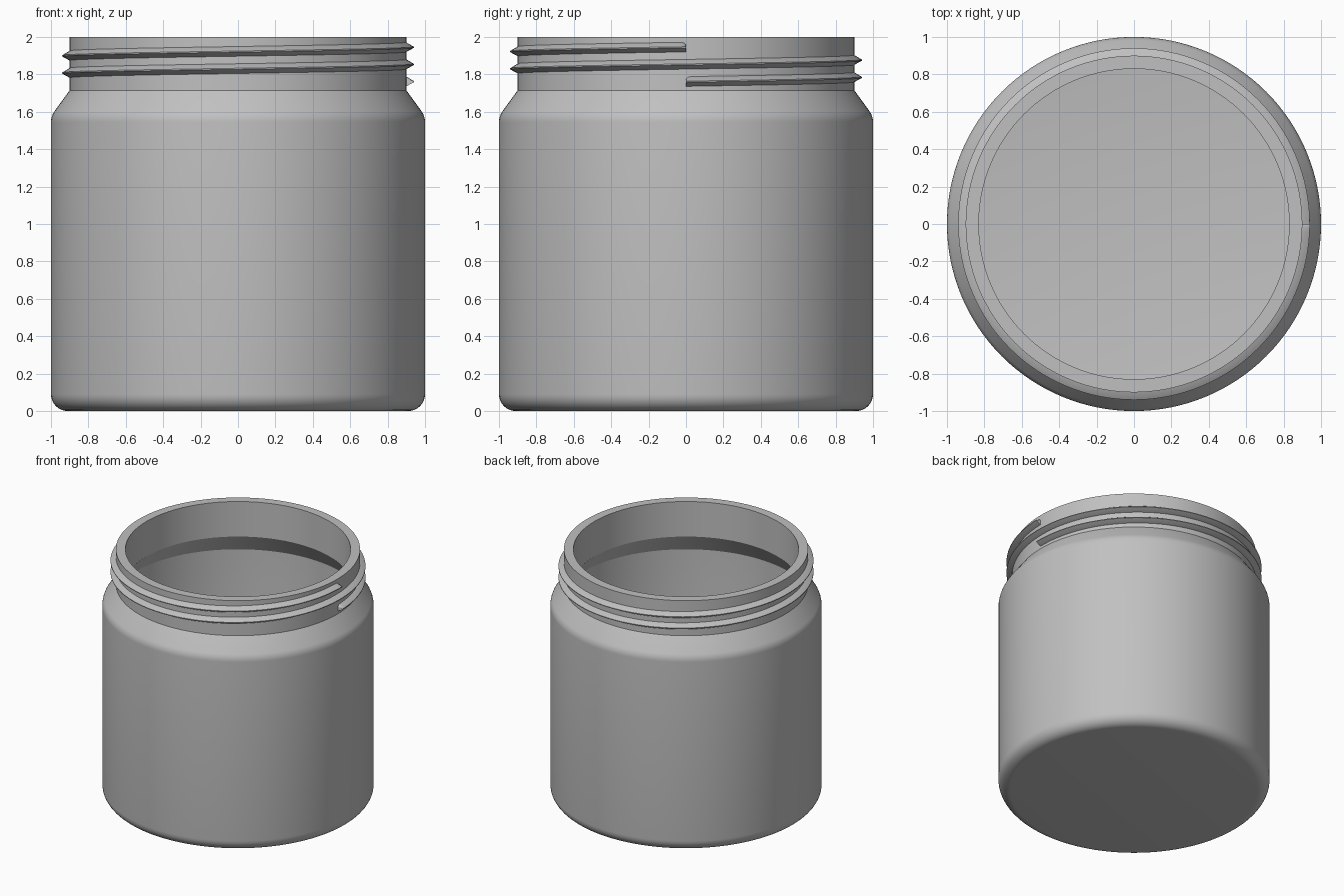
import bpy, bmesh
from math import sin, cos, pi, radians, sqrt

if "Cube" in bpy.data.objects:
    bpy.data.objects.remove(bpy.data.objects["Cube"])

SEGMENTS = 128

grey = bpy.data.materials.new("plain grey")
grey.use_nodes = True
colour = (0.53, 0.53, 0.53, 1)
grey.diffuse_color = colour
grey.node_tree.nodes["Principled BSDF"].inputs["Base Color"].default_value = colour


def arc(cr, cz, radius, start, end, steps):
    """Points of a fillet in the (radius, height) plane, angles in degrees."""
    angles = [radians(start + (end - start) * i / steps) for i in range(steps + 1)]
    return [(cr + radius * cos(a), cz + radius * sin(a)) for a in angles]


def finish(bm, name):
    bmesh.ops.recalc_face_normals(bm, faces=bm.faces)
    mesh = bpy.data.meshes.new(name)
    bm.to_mesh(mesh)
    bm.free()
    obj = bpy.data.objects.new(name, mesh)
    bpy.context.collection.objects.link(obj)
    mesh.materials.append(grey)
    bpy.ops.object.select_all(action="DESELECT")
    obj.select_set(True)
    bpy.context.view_layer.objects.active = obj
    bpy.ops.object.shade_smooth_by_angle(angle=radians(25))
    return obj


# Jar body: closed wall profile revolved around the vertical axis
profile = arc(0.91, 0.09, 0.09, -90, 0, 8)            # rounded base
profile += arc(0.9, 1.545, 0.1, 0, 34, 5)             # rounded shoulder
profile += [(0.9, 1.715), (0.9, 2), (0.83, 2), (0.83, 1.715), (0.93, 1.565)]
profile += arc(0.91, 0.09, 0.02, 0, -90, 4)           # inner floor corner

bm = bmesh.new()
rings = []
for r, z in profile:
    rings.append([bm.verts.new((r * cos(2 * pi * i / SEGMENTS),
                                r * sin(2 * pi * i / SEGMENTS), z))
                  for i in range(SEGMENTS)])
for low, high in zip(rings, rings[1:]):
    for i in range(SEGMENTS):
        j = (i + 1) % SEGMENTS
        bm.faces.new((low[i], low[j], high[j], high[i]))
bm.faces.new(rings[0])      # underside
bm.faces.new(rings[-1])     # inside floor
finish(bm, "jar_body")

# Screw thread: ridged section swept along a two-turn helix
TURNS, START, PITCH = 2, 1.761, 0.092
ROUND = 0.03                # length of the rounded ends
steps = TURNS * SEGMENTS
length = TURNS * 2 * pi
ends = [ROUND * (k / 5) ** 2 for k in range(5)]
middle = [length * i / steps for i in range(1, steps)]
angles = ends + middle + [length - e for e in reversed(ends)]

bm = bmesh.new()
sections = []
for a in angles:
    z = START + PITCH * a / (2 * pi)
    t = min(1, min(a, length - a) / ROUND)
    top = 0.008 + 0.019 * sqrt(1 - (1 - t) ** 2)      # upper corner rounds off
    section = [(0.89, -0.027), (0.9, -0.025), (0.94, -0.003),
               (0.94, 0.003), (0.9, top), (0.89, top + 0.002)]
    sections.append([bm.verts.new((r * cos(a), r * sin(a), z + h))
                     for r, h in section])
for first, second in zip(sections, sections[1:]):
    for i in range(len(first)):
        j = (i + 1) % len(first)
        bm.faces.new((first[i], first[j], second[j], second[i]))
bm.faces.new(sections[0])
bm.faces.new(sections[-1])
finish(bm, "screw_thread")
